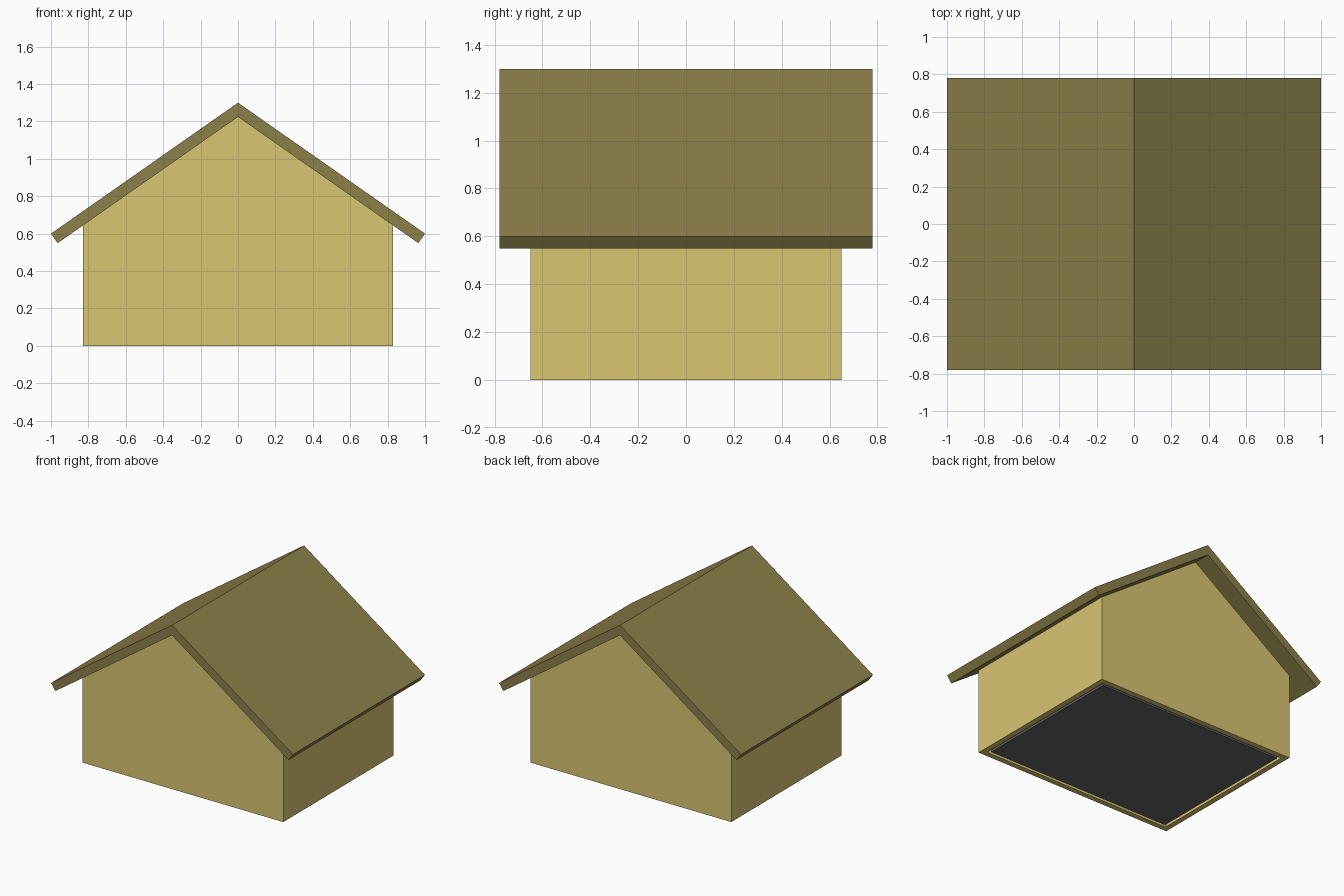
import bpy, bmesh

if "Cube" in bpy.data.objects:
    bpy.data.objects.remove(bpy.data.objects["Cube"])

RIDGE, SLOPE = 1.30, 0.70          # outer ridge height and roof pitch
UNDER = 1.224                      # ridge height of the roof underside
WALL_X, WALL_Y, WALL_T = 0.83, 0.65, 0.06


def material(name, colour):
    mat = bpy.data.materials.new(name)
    mat.diffuse_color = (*colour, 1)
    mat.use_nodes = True
    mat.node_tree.nodes["Principled BSDF"].inputs["Base Color"].default_value = mat.diffuse_color
    return mat


def extrude_profile(name, points, half_depth, mat, rim=0):
    """Extrude an x-z outline along y; rim opens the underside, leaving a border."""
    bm = bmesh.new()
    face = bm.faces.new([bm.verts.new((x, -half_depth, z)) for x, z in points])
    new = bmesh.ops.extrude_face_region(bm, geom=[face])["geom"]
    verts = [v for v in new if isinstance(v, bmesh.types.BMVert)]
    bmesh.ops.translate(bm, verts=verts, vec=(0, 2 * half_depth, 0))
    bmesh.ops.recalc_face_normals(bm, faces=bm.faces)
    if rim:
        bottom = [f for f in bm.faces if all(abs(v.co.z) < 1e-5 for v in f.verts)]
        bmesh.ops.inset_region(bm, faces=bottom, thickness=rim)
        bmesh.ops.delete(bm, geom=bottom, context='FACES')
    mesh = bpy.data.meshes.new(name)
    bm.to_mesh(mesh)
    bm.free()
    mesh.materials.append(mat)
    obj = bpy.data.objects.new(name, mesh)
    bpy.context.collection.objects.link(obj)
    return obj


wall_mat = material("wall_yellow", (0.69, 0.565, 0.168))
roof_mat = material("roof_olive", (0.26, 0.216, 0.067))
floor_mat = material("floor_dark", (0.13, 0.13, 0.13))

# Gabled walls, up to the roof underside
eave = UNDER - SLOPE * WALL_X
extrude_profile("walls", [(-WALL_X, 0), (WALL_X, 0), (WALL_X, eave),
                          (0, UNDER), (-WALL_X, eave)], WALL_Y, wall_mat, WALL_T)

# Floor slab, flush with the underside of the walls
fx = WALL_X - WALL_T
extrude_profile("floor", [(-fx, 0), (fx, 0), (fx, 0.05), (-fx, 0.05)],
                WALL_Y - WALL_T, floor_mat)

# Overhanging pitched roof with square-cut eaves
low_x = 0.964
extrude_profile("roof", [(-1, RIDGE - SLOPE), (-low_x, UNDER - SLOPE * low_x),
                         (0, UNDER), (low_x, UNDER - SLOPE * low_x),
                         (1, RIDGE - SLOPE), (0, RIDGE)], 0.78, roof_mat)
